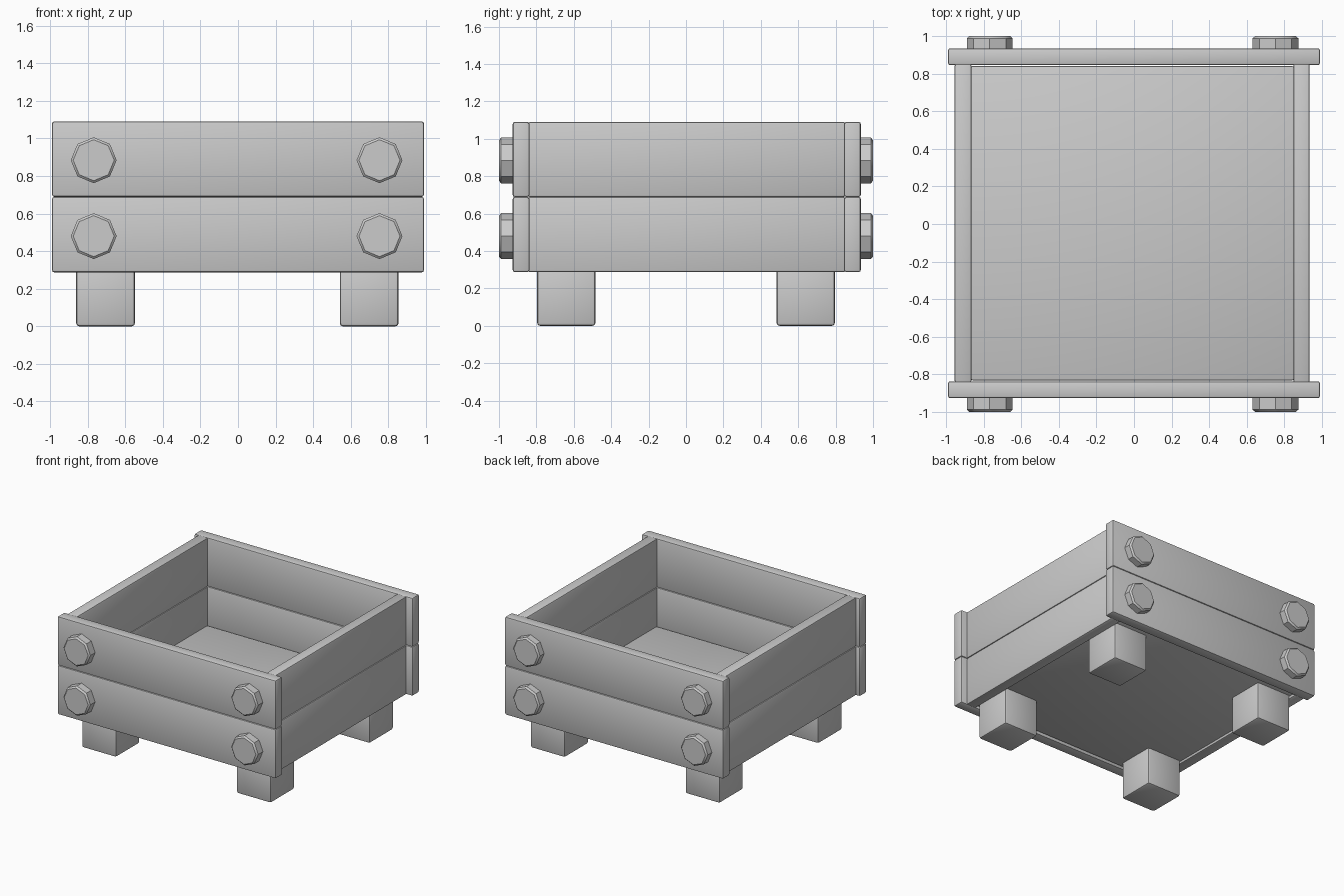
import bpy
import bmesh
import math
from mathutils import Matrix, Vector

if "Cube" in bpy.data.objects:
    bpy.data.objects.remove(bpy.data.objects["Cube"], do_unlink=True)

# One plain grey for the whole planter
grey = bpy.data.materials.new("plain_grey")
grey.use_nodes = True
colour = (0.6, 0.6, 0.6, 1)
grey.diffuse_color = colour
grey.node_tree.nodes["Principled BSDF"].inputs["Base Color"].default_value = colour


def finish(name, bm, edges, bevel, segments):
    """Round the given edges and turn the mesh into a shaded object."""
    if bevel:
        bmesh.ops.bevel(bm, geom=edges, offset=bevel, segments=segments,
                        profile=0.5, affect='EDGES')
    bmesh.ops.recalc_face_normals(bm, faces=bm.faces)
    mesh = bpy.data.meshes.new(name)
    bm.to_mesh(mesh)
    bm.free()
    mesh.materials.append(grey)
    obj = bpy.data.objects.new(name, mesh)
    bpy.context.collection.objects.link(obj)
    bpy.ops.object.select_all(action='DESELECT')
    obj.select_set(True)
    bpy.context.view_layer.objects.active = obj
    bpy.ops.object.shade_smooth_by_angle(angle=math.radians(40))


def box(name, low, high, bevel=0.012):
    low, high = Vector(low), Vector(high)
    bm = bmesh.new()
    bmesh.ops.create_cube(bm, size=1)
    bmesh.ops.scale(bm, vec=high - low, verts=bm.verts)
    bmesh.ops.translate(bm, vec=(low + high) / 2, verts=bm.verts)
    finish(name, bm, bm.edges[:], bevel, 2)


def bolt(name, x, z, side):
    """Eight-sided bolt head pointing out along y, with its outer rim softened."""
    inner, outer = 0.91, 1.0
    bm = bmesh.new()
    turn = Matrix.Rotation(math.pi / 2, 4, 'X')
    place = Matrix.Translation((x, side * (inner + outer) / 2, z))
    bmesh.ops.create_cone(bm, cap_ends=True, segments=8, radius1=0.122,
                          radius2=0.122, depth=outer - inner, matrix=place @ turn)
    rim = [e for e in bm.edges if all(abs(v.co.y) > 0.99 for v in e.verts)]
    finish(name, bm, rim, 0.012, 1)


# Two courses of planks with their bolts
for row, bottom, top, bolt_z in (("lower", 0.287, 0.689, 0.48),
                                 ("upper", 0.689, 1.09, 0.884)):
    box(row + "_front_plank", (-0.99, -0.927, bottom), (0.99, -0.837, top))
    box(row + "_back_plank", (-0.99, 0.845, bottom), (0.99, 0.935, top))
    box(row + "_right_plank", (-0.955, -0.845, bottom), (-0.865, 0.853, top))
    box(row + "_left_plank", (0.848, -0.845, bottom), (0.935, 0.853, top))
    for end, side in (("front", -1), ("back", 1)):
        for hand, x in (("right", -0.768), ("left", 0.753)):
            bolt(f"{row}_{end}_{hand}_bolt", x, bolt_z, side)

# Floor panel
box("floor", (-0.868, -0.832, 0.305), (0.851, 0.84, 0.375), 0.008)

# Legs
for end, y in (("front", -0.64), ("back", 0.64)):
    for hand, x in (("right", -0.705), ("left", 0.698)):
        box(f"{end}_{hand}_leg", (x - 0.156, y - 0.156, 0),
            (x + 0.156, y + 0.156, 0.32), 0.016)
